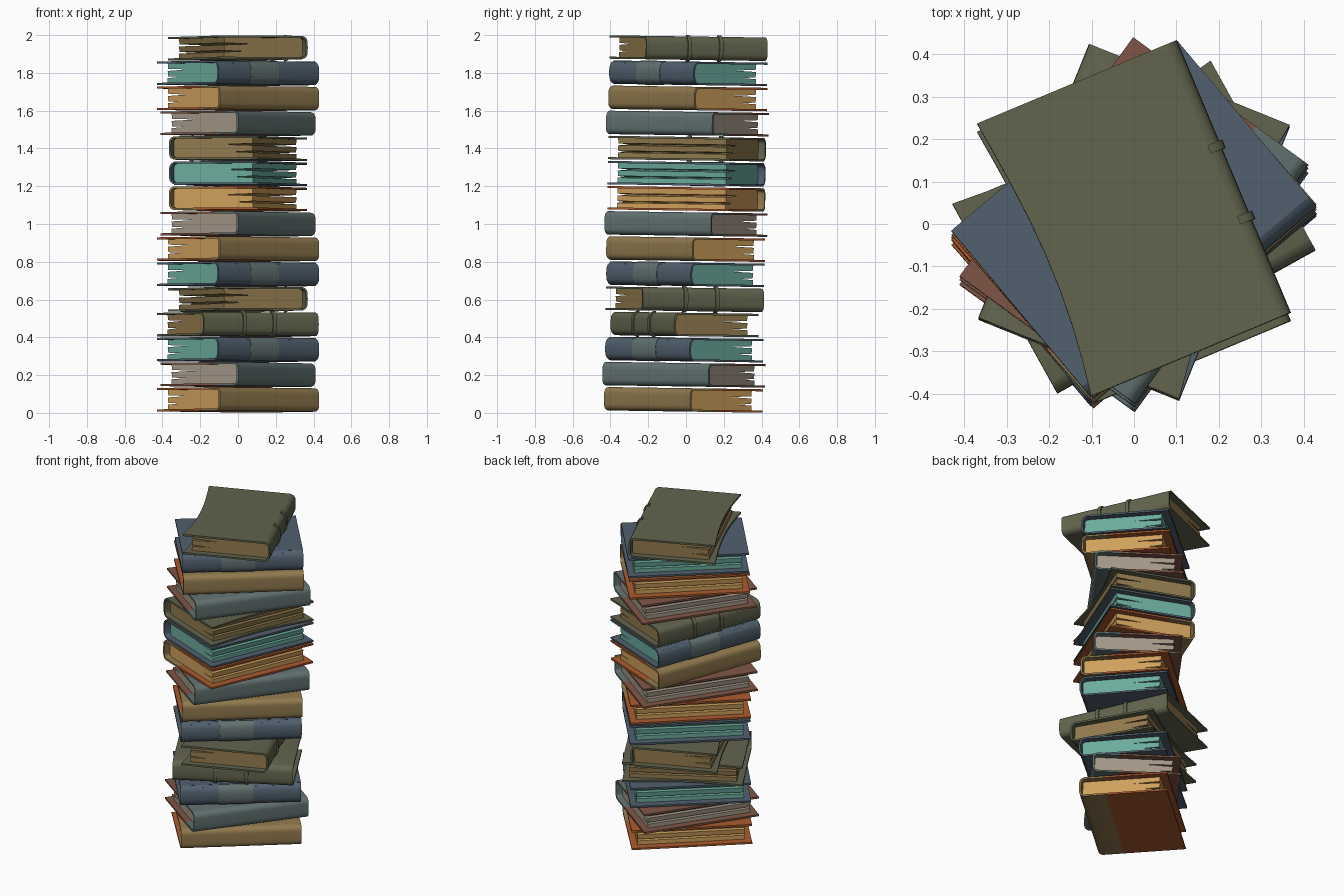
import bpy, bmesh, math
from mathutils import Matrix

if "Cube" in bpy.data.objects:
    bpy.data.objects.remove(bpy.data.objects["Cube"])

L, W, T = 0.695, 0.51, 0.124      # book length, width, thickness
H, R, BOARD = T / 2, 0.03, 0.011  # half thickness, spine corner radius, board


def material(name, rgb):
    m = bpy.data.materials.new(name)
    lin = [(c / 255 / 12.92) if c < 11 else ((c / 255 + 0.055) / 1.055) ** 2.4 for c in rgb]
    m.diffuse_color = (*lin, 1)
    m.use_nodes = True
    m.node_tree.nodes["Principled BSDF"].inputs["Base Color"].default_value = m.diffuse_color
    return m


tan = material("tan", (145, 122, 78))
orange = material("orange_brown", (170, 90, 46))
gold = material("gold_paper", (208, 160, 92))
grey = material("grey_teal", (98, 114, 113))
brown = material("red_brown", (126, 86, 70))
taupe = material("taupe_paper", (164, 152, 136))
blue = material("slate_blue", (80, 96, 110))
teal = material("teal_paper", (108, 172, 158))
green = material("olive_green", (98, 100, 77))


def profile(d, bulge, boards=True):
    """Cover cross-section (y, z), inset by d; spine lies at -y."""
    half = [(-W / 2 + R - (R - d) * math.sin(a), H - R + (R - d) * math.cos(a))
            for a in [i * math.pi / 10 for i in range(6)]]
    half += [(-W / 2 + d, (H - R) * 0.5), (-W / 2 + d, 0)]
    half = [(y + (bulge * (z / H) ** 2 if y < -W / 2 + R - 0.001 else 0), z) for y, z in half]
    if boards:
        half = [(W / 2, H - d), (-W / 2 + 0.3 * W, H - d)] + half
    return half + [(y, -z) for y, z in half[-2::-1]]


def shell(bm, outer, inner, x0, x1, steps=1, mat=lambda y: 0, concave=0):
    """Extrude the strip between two profiles along x."""
    n = len(outer)
    rings = []
    for k in range(steps + 1):
        s = k / steps
        x = x0 + (x1 - x0) * s
        loop = outer + inner[::-1]
        ring = []
        for i, (y, z) in enumerate(loop):
            if concave and i in (0, n - 1, n, 2 * n - 1):
                y -= concave * math.sin(math.pi * s ** 0.9)
            ring.append(bm.verts.new((x, y, z)))
        rings.append(ring)
    m = 2 * n
    for a, b in zip(rings, rings[1:]):
        for i in range(m):
            j = (i + 1) % m
            bm.faces.new((a[i], a[j], b[j], b[i]))
    for ring in (rings[0], rings[-1]):
        for i in range(n - 1):
            bm.faces.new((ring[i], ring[i + 1], ring[m - 2 - i], ring[m - 1 - i]))
    bm.faces.ensure_lookup_table()
    for f in bm.faces:
        f.material_index = max(f.material_index, mat(f.calc_center_median().y))


def finish(bm, name, mats):
    bmesh.ops.recalc_face_normals(bm, faces=bm.faces)
    me = bpy.data.meshes.new(name)
    bm.to_mesh(me)
    bm.free()
    for m in mats:
        me.materials.append(m)
    me.shade_smooth()
    me.set_sharp_from_angle(angle=math.radians(35))
    return me


def cover(name, board, spine, bulge, concave):
    bm = bmesh.new()
    shell(bm, profile(0, bulge), profile(BOARD, bulge), -L / 2, L / 2, 8,
          lambda y: 1 if y < -W / 2 + 0.29 * W else 0, concave)
    return finish(bm, name, [board, spine])


def bands(name, mat, spans, raised, bulge):
    """Raised bands or ribs around the spine, given as fractions of its length."""
    bm = bmesh.new()
    for s0, s1 in spans:
        shell(bm, profile(-raised, bulge, False), profile(0.004, bulge, False),
              L * (s0 - 0.5), L * (s1 - 0.5))
    return finish(bm, name, [mat])


def pages(name, mat):
    """Page block with narrow V gaps in the fore edge."""
    bm = bmesh.new()
    h, back, fore = H - BOARD, -W / 2 + 0.015, W / 2 - 0.045
    pts = [(back, -h), (fore, -h), (fore, -0.026), (fore - 0.10, -0.021), (fore - 0.004, -0.017),
           (fore, 0.012), (fore - 0.16, 0.018), (fore - 0.004, 0.023), (fore, h), (back, h)]
    x = L / 2 - 0.038
    a = [bm.verts.new((-x, *p)) for p in pts]
    b = [bm.verts.new((x, *p)) for p in pts]
    for i in range(len(pts)):
        j = (i + 1) % len(pts)
        bm.faces.new((a[i], a[j], b[j], b[i]))
    bm.faces.new(a[::-1])
    bm.faces.new(b)
    me = finish(bm, name, [mat])
    me.shade_flat()
    return me


# the four book designs
kinds = {
    "tan": [cover("tan_cover", orange, tan, 0.002, 0), pages("gold_pages", gold)],
    "grey": [cover("grey_cover", brown, grey, 0.002, 0), pages("taupe_pages", taupe)],
    "blue": [cover("blue_cover", blue, blue, 0.012, 0), pages("teal_pages", teal),
             bands("spine_band", grey, [(0.32, 0.60)], 0.002, 0.012)],
    "green": [cover("green_cover", green, green, 0.005, 0.03), pages("tan_pages", tan),
              bands("spine_ribs", green, [(0.34, 0.37), (0.60, 0.63)], 0.008, 0.005)],
}

# stack from bottom to top: design and turn of the spine
stack = [("tan", 41), ("grey", 54), ("blue", 40), ("green", 29), ("green", 112.7),
         ("blue", 40), ("tan", 41), ("grey", 54), ("tan", 248), ("blue", 248),
         ("green", 248), ("grey", 54), ("tan", 41), ("blue", 40), ("green", 112.7)]

# the whole stack leans slightly backward
lean = (Matrix.Translation((0, 0, 1)) @ Matrix.Rotation(-0.0145, 4, 'X')
        @ Matrix.Translation((0, 0, -1)))
for i, (kind, turn) in enumerate(stack):
    place = lean @ Matrix.Translation((0, 0, 0.069 + 0.133 * i)) @ Matrix.Rotation(math.radians(turn), 4, 'Z')
    for me in kinds[kind]:
        ob = bpy.data.objects.new(f"book_{i + 1}_{me.name}", me)
        bpy.context.collection.objects.link(ob)
        ob.matrix_world = place
